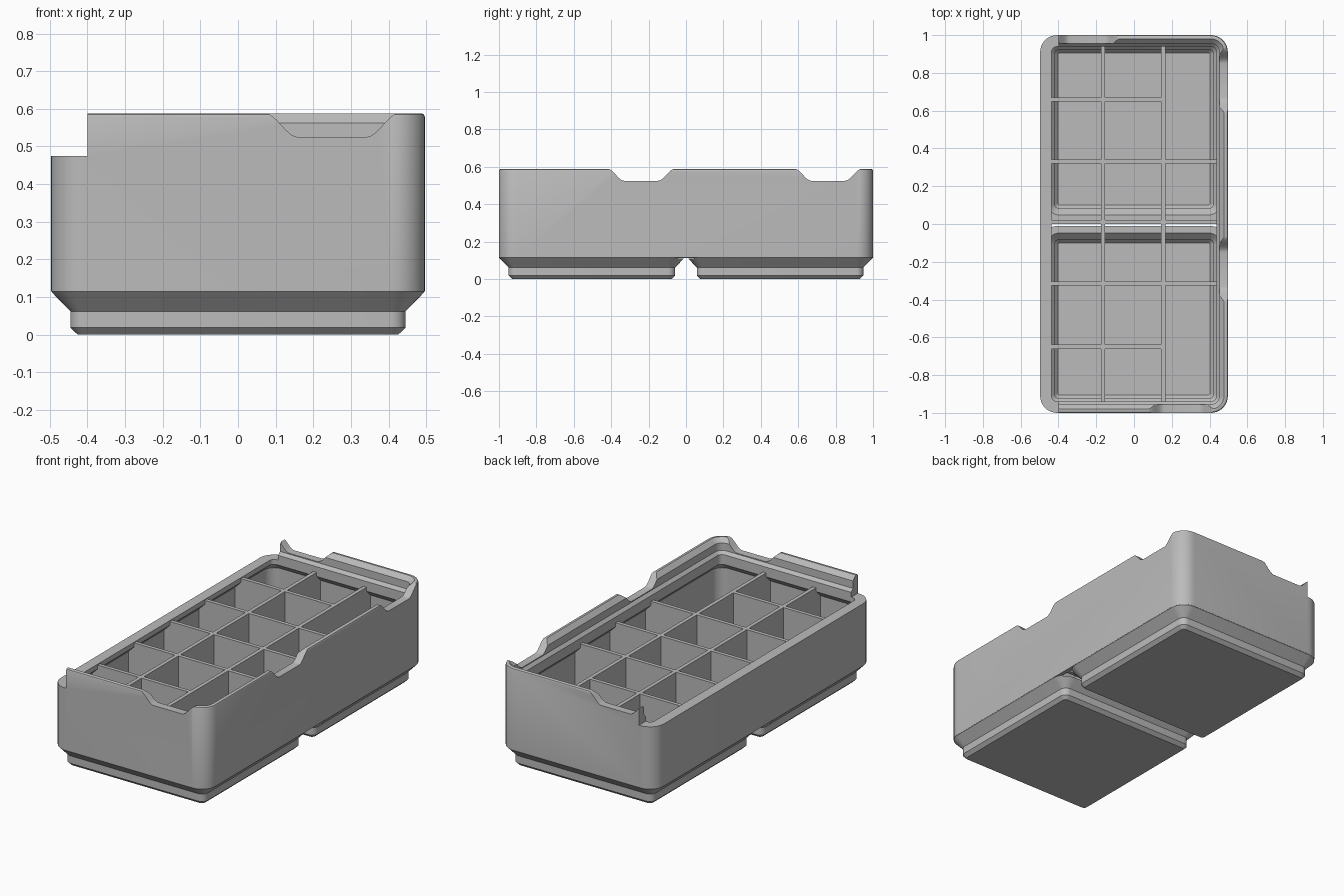
import bpy, bmesh, math
from mathutils import Vector

cube = bpy.data.objects.get("Cube")
if cube:
    bpy.data.objects.remove(cube, do_unlink=True)

grey = bpy.data.materials.new("plain grey")
grey.use_nodes = True
grey.diffuse_color = (0.5, 0.5, 0.5, 1)
grey.node_tree.nodes["Principled BSDF"].inputs["Base Color"].default_value = (0.5, 0.5, 0.5, 1)

SEG = 8                      # segments per rounded corner
HX, HY, PITCH = 0.497, 1.0, 0.503


def finish(name, bm):
    bmesh.ops.recalc_face_normals(bm, faces=bm.faces)
    mesh = bpy.data.meshes.new(name)
    bm.to_mesh(mesh)
    bm.free()
    mesh.materials.append(grey)
    obj = bpy.data.objects.new(name, mesh)
    bpy.context.collection.objects.link(obj)
    return obj


def bridge(bm, loops):
    """Skin a stack of equal loops and cap both ends."""
    rows = [[bm.verts.new(p) for p in loop] for loop in loops]
    n = len(rows[0])
    for a, b in zip(rows, rows[1:]):
        for i in range(n):
            j = (i + 1) % n
            bm.faces.new((a[i], a[j], b[j], b[i]))
    bm.faces.new(rows[0][::-1])
    bm.faces.new(rows[-1])


def rounded_rect(z, hx, hy, r, cy):
    pts = []
    for k, (sx, sy) in enumerate(((1, 1), (-1, 1), (-1, -1), (1, -1))):
        for i in range(SEG + 1):
            a = math.pi / 2 * (k + i / SEG)
            pts.append(Vector((sx * (hx - r) + r * math.cos(a),
                               cy + sy * (hy - r) + r * math.sin(a), z)))
    return pts


def loft(name, rings, hx, hy, r, cy=0):
    """Stack of rounded rectangles, each (height, inset from the full size)."""
    bm = bmesh.new()
    bridge(bm, [rounded_rect(z, hx - d, hy - d, max(r - d, 0.008), cy) for z, d in rings])
    return finish(name, bm)


def box(name, x0, x1, y0, y1, z0, z1):
    bm = bmesh.new()
    bridge(bm, [[(x0, y0, z), (x1, y0, z), (x1, y1, z), (x0, y1, z)] for z in (z0, z1)])
    return finish(name, bm)


def combine(target, other, operation):
    mod = target.modifiers.new("combine", 'BOOLEAN')
    mod.operation, mod.solver, mod.object = operation, 'EXACT', other
    bpy.context.view_layer.objects.active = target
    bpy.ops.object.modifier_apply(modifier=mod.name)
    bpy.data.objects.remove(other, do_unlink=True)


def scallop(centre, place):
    """Prism with S-curved shoulders; place maps (along, depth, z) to a point."""
    top, low, wide, narrow = 0.589, 0.525, 0.18, 0.09
    side = []
    for i in range(SEG + 1):
        t = i / SEG
        side.append((wide + (narrow - wide) * t,
                     low + (top - low) * (1 + math.cos(math.pi * t)) / 2))
    profile = [(-wide, 0.65)] + [(-u, z) for u, z in side]
    profile += [(u, z) for u, z in reversed(side)] + [(wide, 0.65)]
    bm = bmesh.new()
    bridge(bm, [[place(centre + u, d, z) for u, z in profile] for d in (-0.09, 0.05)])
    return finish("scallop_cutter", bm)


# Outer shell with two stepped feet
body = loft("bin_body", [(0.116, 0), (0.578, 0), (0.585, 0.003), (0.588, 0.009)], HX, HY, 0.09)
for s in (-1, 1):
    foot = loft("foot", [(0, 0.071), (0.019, 0.0515), (0.062, 0.0515), (0.114, 0.001),
                         (0.13, 0.001)], HX, HX, 0.09, s * PITCH)
    combine(body, foot, 'UNION')

# Main cavity, undercut beneath the stepped stacking lip
cavity = loft("cavity_cutter", [(0.11, 0.024), (0.41, 0.024), (0.447, 0.061), (0.503, 0.061),
                                (0.52, 0.045), (0.563, 0.045), (0.588, 0.02), (0.62, 0.012)],
              HX, HY, 0.09)
combine(body, cavity, 'DIFFERENCE')

# Hollow of each foot
for s in (-1, 1):
    pocket = loft("pocket_cutter", [(0.03, 0.095), (0.05, 0.077), (0.075, 0.077),
                                    (0.11, 0.042), (0.14, 0.042)], HX, HX, 0.1, s * PITCH)
    combine(body, pocket, 'DIFFERENCE')

# Lip removed along the open side
combine(body, box("lip_cutter", -0.6, -0.4, -1.1, 1.1, 0.475, 0.7), 'DIFFERENCE')

# Scalloped dips in the lip: front, back and the long side
combine(body, scallop(0.25, lambda u, d, z: (u, -HY - d, z)), 'DIFFERENCE')
combine(body, scallop(-0.25, lambda u, d, z: (u, HY + d, z)), 'DIFFERENCE')
for y in (-0.24, 0.76):
    combine(body, scallop(y, lambda u, d, z: (HX + d, u, z)), 'DIFFERENCE')

# Dividers: an upper wall, plus a lower part reaching into the feet
T, TOP, MID, FLOOR = 0.011, 0.47, 0.112, 0.02
REACH = 0.43
parts = [body]
for x in (-0.165, 0.155):
    parts.append(box("long_divider", x - T, x + T, -0.985, 0.985, MID, TOP))
    for s in (-1, 1):
        c = s * PITCH
        parts.append(box("long_divider_foot", x - T, x + T, c - REACH, c + REACH, FLOOR, MID))
for y, end in ((0.66, 0.155), (0.33, 0.482), (0.01, 0.482), (-0.315, 0.482), (-0.65, 0.155)):
    parts.append(box("cross_divider", -0.482, end, y - T, y + T, MID, TOP))
    if abs(y) > 0.1:
        parts.append(box("cross_divider_foot", -REACH, min(end, REACH), y - T, y + T, FLOOR, MID))

# Smooth the rounded corners, keep the steps crisp
bpy.ops.object.select_all(action='DESELECT')
body.select_set(True)
bpy.context.view_layer.objects.active = body
bpy.ops.object.shade_smooth_by_angle(angle=math.radians(30))
